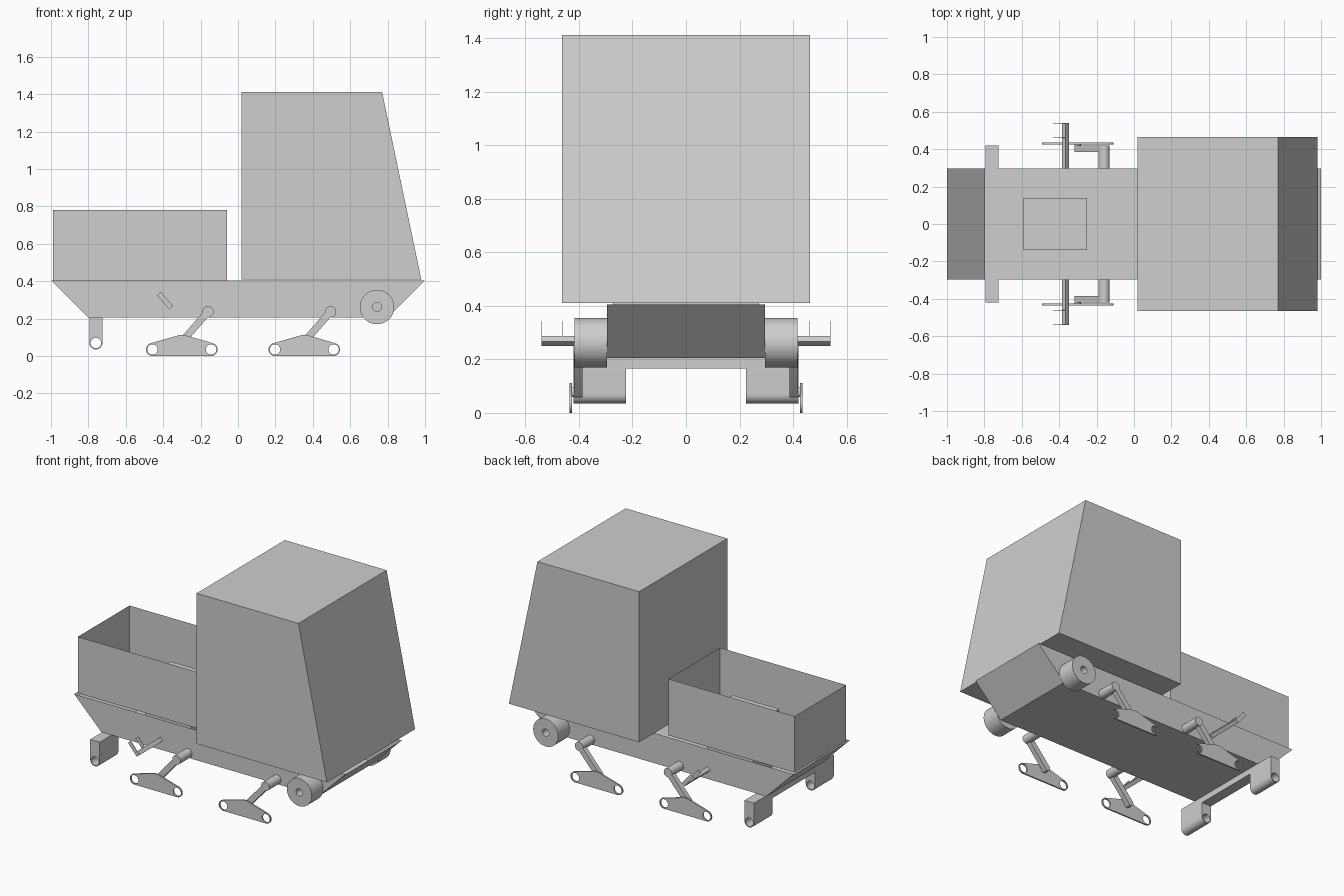
import bpy, bmesh, math
from mathutils import Vector

if "Cube" in bpy.data.objects:
    bpy.data.objects.remove(bpy.data.objects["Cube"])

grey = bpy.data.materials.new("plain grey")
grey.diffuse_color = (0.62, 0.62, 0.62, 1)
grey.use_nodes = True
grey.node_tree.nodes["Principled BSDF"].inputs["Base Color"].default_value = grey.diffuse_color


def add(name, mesh):
    mesh.materials.clear()
    mesh.materials.append(grey)
    ob = bpy.data.objects.new(name, mesh)
    bpy.context.collection.objects.link(ob)
    return ob


def prism(name, pts, y0, y1, drop=None):
    """Extrude an xz profile along y; drop(normal) removes open faces."""
    bm = bmesh.new()
    face = bm.faces.new([bm.verts.new((x, y0, z)) for x, z in pts])
    new = bmesh.ops.extrude_face_region(bm, geom=[face], use_keep_orig=True)["geom"]
    bmesh.ops.translate(bm, vec=(0, y1 - y0, 0),
                        verts=[g for g in new if isinstance(g, bmesh.types.BMVert)])
    bmesh.ops.recalc_face_normals(bm, faces=bm.faces[:])
    if drop:
        bm.normal_update()
        bmesh.ops.delete(bm, geom=[f for f in bm.faces if drop(f.normal)],
                         context='FACES_ONLY')
    me = bpy.data.meshes.new(name)
    bm.to_mesh(me)
    bm.free()
    return add(name, me)


def rect(x0, x1, z0, z1):
    return [(x0, z0), (x1, z0), (x1, z1), (x0, z1)]


def arc(cx, cz, r, a0=0, a1=360, n=32):
    count = n if a1 - a0 >= 360 else n + 1
    return [(cx + r * math.cos(math.radians(a0 + (a1 - a0) * i / n)),
             cz + r * math.sin(math.radians(a0 + (a1 - a0) * i / n))) for i in range(count)]


def plate(name, loops, y0, y1):
    """Filled xz outline with holes, given thickness along y, smooth rounds."""
    cu = bpy.data.curves.new(name, 'CURVE')
    cu.dimensions = '2D'
    cu.fill_mode = 'BOTH'
    cu.extrude = abs(y1 - y0) / 2
    for loop in loops:
        sp = cu.splines.new('POLY')
        sp.points.add(len(loop) - 1)
        for p, (x, z) in zip(sp.points, loop):
            p.co = (x, z, 0, 1)
        sp.use_cyclic_u = True
    tmp = bpy.data.objects.new("outline", cu)
    bpy.context.collection.objects.link(tmp)
    dg = bpy.context.evaluated_depsgraph_get()
    me = bpy.data.meshes.new_from_object(tmp.evaluated_get(dg))
    bpy.data.objects.remove(tmp)
    bm = bmesh.new()
    bm.from_mesh(me)
    bmesh.ops.remove_doubles(bm, verts=bm.verts[:], dist=1e-5)
    for v in bm.verts:
        v.co = Vector((v.co.x, (y0 + y1) / 2 - v.co.z, v.co.y))
    bmesh.ops.recalc_face_normals(bm, faces=bm.faces[:])
    bm.to_mesh(me)
    bm.free()
    ob = add(name, me)
    bpy.ops.object.select_all(action='DESELECT')
    ob.select_set(True)
    bpy.context.view_layer.objects.active = ob
    bpy.ops.object.shade_smooth_by_angle(angle=math.radians(30))
    return ob


def bar(p, q, w):
    """Profile of a straight strip of width w from p to q."""
    p, q = Vector(p), Vector(q)
    d = (q - p).normalized() * w / 2
    n = Vector((-d.y, d.x))
    return [tuple(v) for v in (p - n, q - n, q + n, p + n)]


# Hull: open-topped tub
prism("hull", [(-1, .405), (-.8, .205), (.8, .205), (1, .405)], -.296, .296,
      lambda n: n.z > .9)
# Cab: closed box with sloping front
prism("cab", [(.02, .41), (.98, .41), (.77, 1.413), (.02, 1.413)], -.464, .464)
# Cargo walls: thin, open above and below
prism("cargo_walls", rect(-.99, -.06, .405, .78), -.272, .272, lambda n: abs(n.z) > .9)
# Engine cover inside the cargo area
prism("engine_cover", rect(-.59, -.25, .206, .565), -.138, .138)
# Rear axle cross beam
prism("rear_cross_beam", rect(-.795, -.725, .165, .205), -.225, .225)

for s, side in ((-1, "right"), (1, "left")):
    # Rear idler bracket with axle hole
    plate("rear_bracket_" + side,
          [[(-.725, .205), (-.795, .205)] + arc(-.76, .07, .035, 180, 360, 16),
           arc(-.76, .07, .028)], s * .225, s * .42)
    # Drive wheel
    plate("drive_wheel_" + side, [arc(.743, .262, .092, n=48), arc(.743, .262, .024)],
          s * .296, s * .416)
    # Step: square rod with two thin tabs
    foot, tip = Vector((-.358, .258)), Vector((-.422, .334))
    d = (tip - foot).normalized()
    prism("step_rod_" + side, bar(foot, foot + d * .027, .027), s * .296, s * .54)
    for i, y in enumerate((.46, .538)):
        prism(f"step_tab_{side}_{i + 1}", bar(foot, tip, .027), s * y, s * (y + .002))
    # Two suspension bogies
    for i, dx in enumerate((0, .655)):
        tag = f"{side}_{i + 1}"
        pivot, pin = (-.16 + dx, .237), (-.3 + dx, .077)
        plate("suspension_pivot_" + tag, [arc(*pivot, .03)], s * .296, s * .42)
        ang = math.degrees(math.atan2(pivot[1] - pin[1], pivot[0] - pin[0]))
        plate("suspension_arm_" + tag,
              [arc(*pin, .019, ang + 90, ang + 270, 16)
               + arc(*pivot, .019, ang - 90, ang + 90, 16)], s * .386, s * .419)
        plate("bogie_pin_" + tag, [arc(*pin, .017)], s * .41, s * .43)
        a, b, z = -.457 + dx, -.144 + dx, .035
        plate("bogie_" + tag,
              [arc(a, z, .035, 106, 270, 16) + arc(b, z, .035, -90, 74, 16)
               + [(-.286 + dx, .112), (-.315 + dx, .112)],
               arc(a, z, .028), arc(b, z, .028)], s * .426, s * .436)
